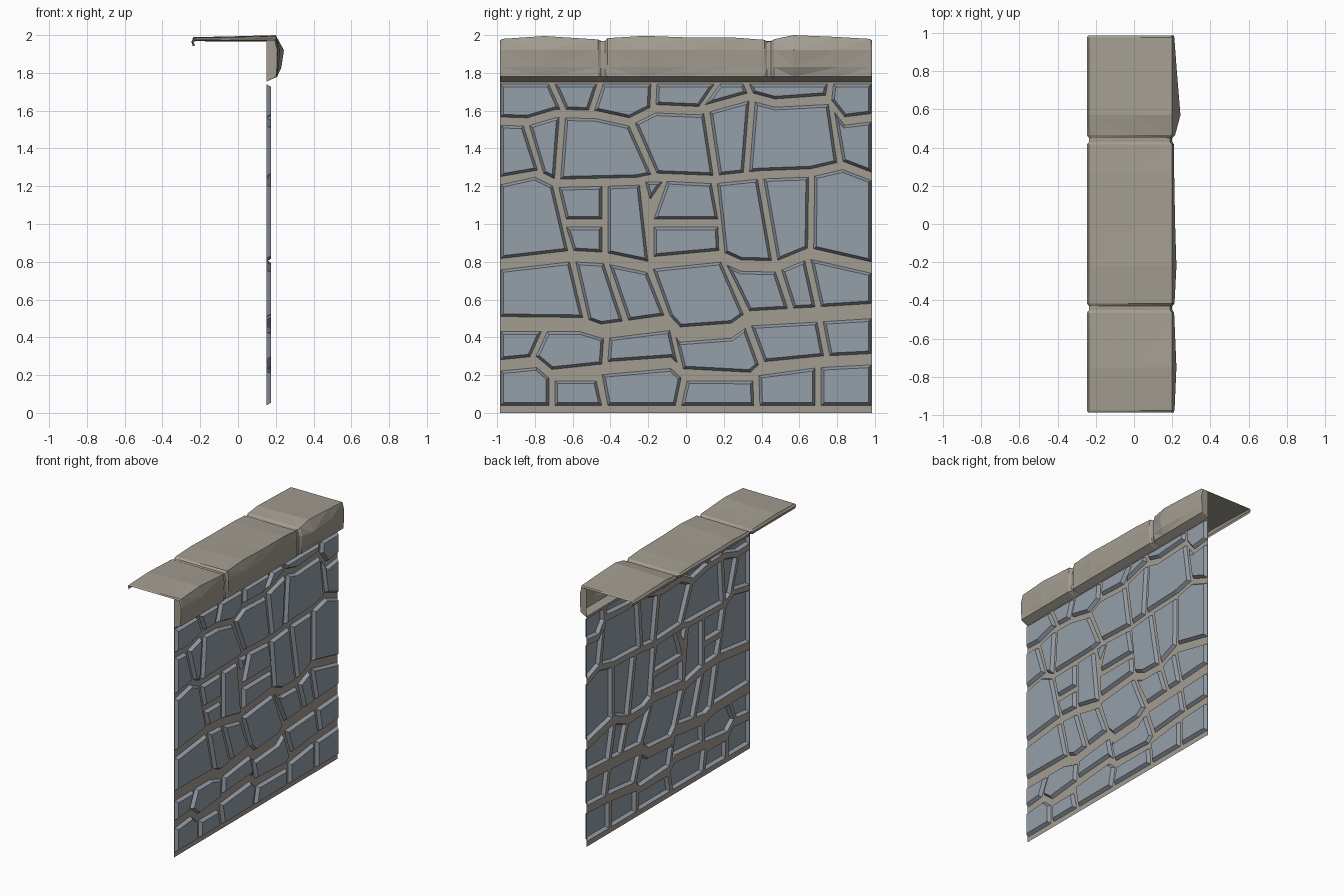
import bpy, bmesh
from mathutils import Vector
from mathutils.geometry import delaunay_2d_cdt

if "Cube" in bpy.data.objects:
    bpy.data.objects.remove(bpy.data.objects["Cube"])


def material(name, rgb):
    m = bpy.data.materials.new(name)
    m.diffuse_color = (*rgb, 1)
    m.use_nodes = True
    m.node_tree.nodes["Principled BSDF"].inputs["Base Color"].default_value = m.diffuse_color
    return m


TAN = material("warm grey stone", (0.37, 0.34, 0.285))
BLUE = material("blue grey stone", (0.30, 0.345, 0.395))


def make(name, bm, mat):
    me = bpy.data.meshes.new(name)
    bm.to_mesh(me)
    bm.free()
    me.materials.append(mat)
    ob = bpy.data.objects.new(name, me)
    bpy.context.collection.objects.link(ob)
    return ob


# Mortar lines between the courses, bottom to top: half width, then (y, z) in hundredths
LINES = [
    (2.5, [(-100, 1.5), (100, 1.5)]),
    (3.0, [(-100, 25), (-79, 27), (-71, 20), (-46, 20), (-44, 24), (-8, 26.5),
           (-1, 20), (34, 18.5), (40, 24), (71, 27), (100, 28.5)]),
    (4.0, [(-100, 47), (-56, 47), (-45, 43), (-9, 48), (-3, 41.5), (24, 43.5),
           (33, 50), (68, 52), (100, 54)]),
    (3.0, [(-100, 78.5), (-61, 83), (-43, 82), (-19, 77), (-16, 81), (18, 83),
           (29, 78), (48, 77.5), (65, 84.5), (100, 76.5)]),
    (2.2, [(-100, 122.5), (-80, 127), (-69, 121.5), (-26, 122.5), (-14, 125),
           (15, 123.5), (39, 126), (66, 127), (83, 131), (100, 124.5)]),
    (2.2, [(-100, 154.5), (-84, 154), (-69, 158.5), (-48, 158), (-30, 154), (-16, 161),
           (7, 160), (34, 167.5), (47, 164), (75, 166), (84, 154.5), (100, 156.5)]),
    (1.5, [(-100, 175.5), (100, 175.5)]),
]
# Upright joints of each course: y at top, y at bottom
JOINTS = [
    [(-71, -71), (-46, -43), (-1, -4), (37, 37.5), (70, 70)],
    [(-75, -81), (-42, -43), (-7, -3), (33, 40), (71, 74.5)],
    [(-60, -53), (-42, -32), (-19, -10), (20, 32), (49, 55.5), (64.5, 70)],
    [(-69, -61), (-43, -43), (-23, -18.5), (15, 19), (39.5, 47), (66.5, 66)],
    [(-84.5, -77), (-65.5, -68), (-28.5, -17), (11, 16), (35, 32), (77, 81.5)],
    [(-71, -65), (-45.5, -50), (-17, -17.5), (16.5, 8.5), (32, 34), (76.5, 75.5)],
]
GAP = 1.6
END = (-99.6, -99.6), (99.6, 99.6)


def height(line, y):
    for (y0, z0), (y1, z1) in zip(line, line[1:]):
        if y <= y1:
            return z0 + (z1 - z0) * (y - y0) / (y1 - y0)
    return line[-1][1]


def run(line, y0, y1, dz):
    ys = [y0] + [y for y, z in line if y0 + 1.5 < y < y1 - 1.5] + [y1]
    return [(y, height(line, y) + dz) for y in ys]


def cell(low, high, left, right):
    a = run(low[1], left[1] + GAP, right[1] - GAP, low[0])
    b = run(high[1], left[0] + GAP, right[0] - GAP, -high[0])
    return a + b[::-1]


stones = []
split = (2.2, [(-100, 100.5), (100, 100.5)])
for c, joints in enumerate(JOINTS):
    joints = [END[0]] + joints + [END[1]]
    low, high = LINES[c], LINES[c + 1]
    for i, (l, r) in enumerate(zip(joints, joints[1:])):
        if c == 3 and i in (1, 3):      # cells holding two stacked stones
            ml, mr = (l[0] + l[1]) / 2, (r[0] + r[1]) / 2
            if i == 3:
                ml, mr = -18.5, 18.5
            stones.append(cell(low, split, (ml, l[1]), (mr, r[1])))
            top = l[0] if i == 1 else -11.5
            stones.append(cell(split, high, (top, ml), (r[0], mr)))
        else:
            stones.append(cell(low, high, l, r))
stones.append([(-19, 113), (-12.5, 122.3), (-21.5, 122.3)])   # small wedge stone
stones = [[(y / 100, z / 100) for y, z in s] for s in stones]

# Mortar: flat sheet with an opening for every stone
verts, faces = [], []
for poly in stones + [[(-.985, 0), (.985, 0), (.985, 1.76), (-.985, 1.76)]]:
    faces.append(list(range(len(verts), len(verts) + len(poly))))
    verts += [Vector(p) for p in poly]
out = delaunay_2d_cdt(verts, [], faces, 1, 1e-5)
bm = bmesh.new()
vs = [bm.verts.new((0.15, p[0], p[1])) for p in out[0]]
for f, origin in zip(out[2], out[5]):
    if list(origin) == [len(stones)]:
        bm.faces.new([vs[i] for i in f])
make("mortar", bm, TAN)

# Raised stones with sloping rims, open at the back
bm = bmesh.new()
for s in stones:
    bm.faces.new([bm.verts.new((0.15, y, z)) for y, z in s])
bm.normal_update()
bmesh.ops.inset_individual(bm, faces=bm.faces[:], thickness=0.014, depth=0.025,
                           use_even_offset=True)
make("wall_stones", bm, BLUE)

# Coping: three uneven cap stones; stations are y, top z, face bulge x, inward pinch
STATIONS = [
    (-.985, 1.972, .208, .006), (-.975, 1.98, .212, 0), (-.75, 1.995, .222, 0),
    (-.465, 1.977, .21, 0), (-.45, 1.968, .20, .012), (-.43, 1.968, .20, .012),
    (-.415, 1.984, .212, 0), (-.22, 1.996, .222, 0), (0, 1.988, .215, 0),
    (.27, 1.986, .21, 0), (.415, 1.975, .21, 0), (.43, 1.965, .20, .012),
    (.45, 1.965, .20, .012), (.465, 1.978, .215, 0), (.57, 2.0, .243, 0),
    (.8, 1.99, .224, 0), (.975, 1.98, .211, 0), (.985, 1.972, .208, .006)]
bm = bmesh.new()
rows = []
for y, z, b, p in STATIONS:
    back = 1.972 + (z - 1.972) * 0.6
    prof = [(-.24 + p, 1.943), (-.247 + p, 1.965), (-.236 + p, back), (0, (z + back) / 2),
            (.2 - p, z), (b, 1.92), (.2 + (b - .2) * .7, 1.83), (.207 - p, 1.78), (.15, 1.753)]
    rows.append([bm.verts.new((x, y, h)) for x, h in prof])
for a, b in zip(rows, rows[1:]):
    for i in range(len(a) - 1):
        bm.faces.new((a[i], a[i + 1], b[i + 1], b[i]))
# closed ends of the front skirt
for row, y in ((rows[0], -.985), (rows[-1], .985)):
    corner = bm.verts.new((.15, y, 1.971))
    ring = row[4:] + [corner]
    bm.faces.new(ring if y > 0 else ring[::-1])
bmesh.ops.triangulate(bm, faces=[f for f in bm.faces if len(f.verts) == 4])
make("coping", bm, TAN)
